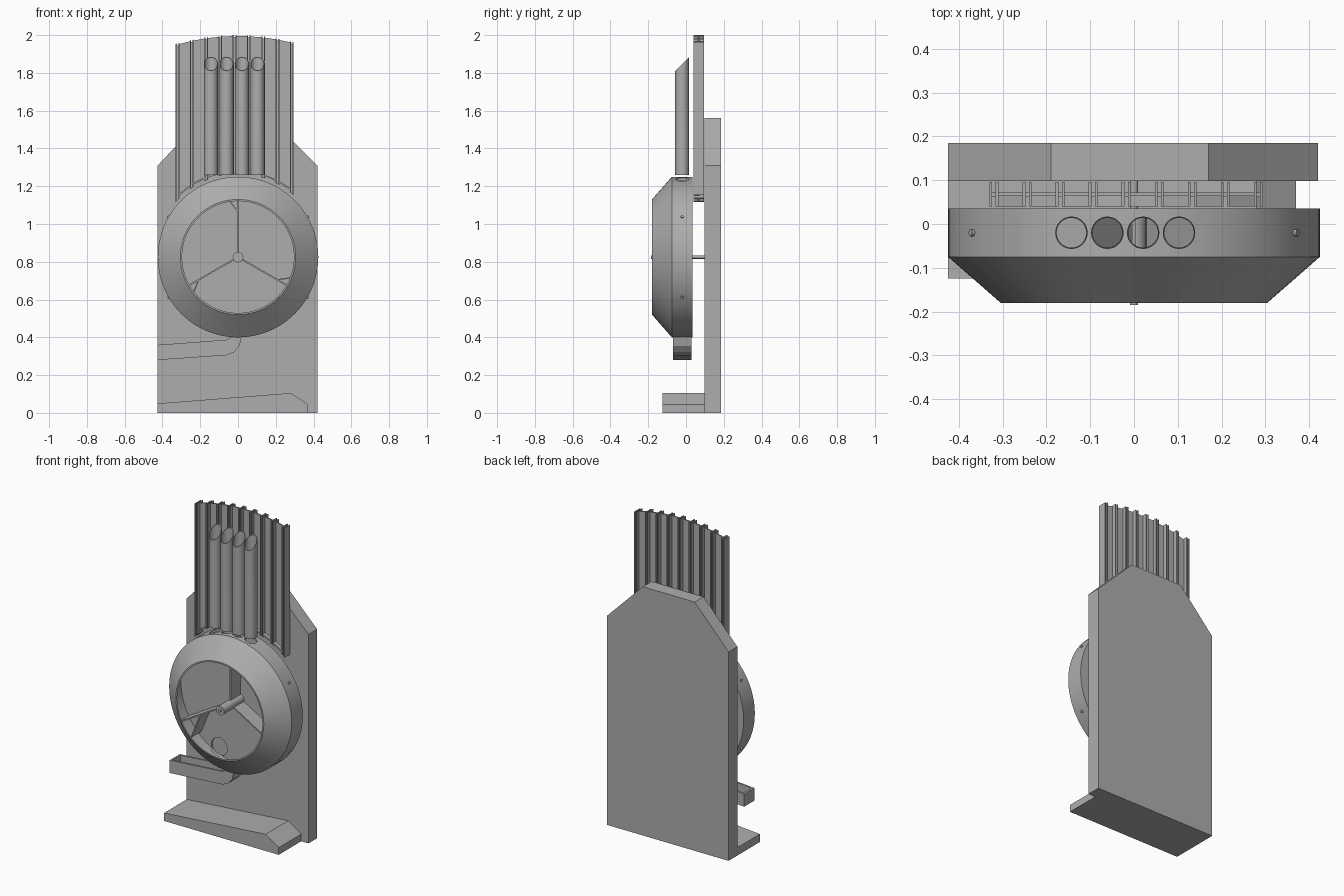
import bpy, bmesh, math
from mathutils import Matrix, Vector

if "Cube" in bpy.data.objects:
    bpy.data.objects.remove(bpy.data.objects["Cube"], do_unlink=True)

GREY = (0.42, 0.42, 0.42, 1)
grey = bpy.data.materials.new("plain grey")
grey.use_nodes = True
grey.diffuse_color = GREY
grey.node_tree.nodes["Principled BSDF"].inputs["Base Color"].default_value = GREY

HUB = Vector((0, 0, 0.825))
RIM = 0.425
TUBE_X = [-0.143 + 0.082 * i for i in range(4)]
TUBE_Y = -0.02


def finish(name, bm, smooth=False):
    bmesh.ops.recalc_face_normals(bm, faces=bm.faces)
    me = bpy.data.meshes.new(name)
    bm.to_mesh(me)
    bm.free()
    me.materials.append(grey)
    ob = bpy.data.objects.new(name, me)
    bpy.context.collection.objects.link(ob)
    if smooth:
        soften(ob)
    return ob


def soften(ob):
    ob.data.shade_smooth()
    ob.data.set_sharp_from_angle(angle=math.radians(30))


def prism(name, outline, y0, y1, bm=None):
    """Extrude an x-z outline from y0 to y1; add to bm when one is given."""
    own = bm is None
    bm = bmesh.new() if own else bm
    face = bm.faces.new([bm.verts.new((x, y0, z)) for x, z in outline])
    ext = bmesh.ops.extrude_face_region(bm, geom=[face])
    verts = [v for v in ext["geom"] if isinstance(v, bmesh.types.BMVert)]
    bmesh.ops.translate(bm, verts=verts, vec=(0, y1 - y0, 0))
    return finish(name, bm) if own else None


def lathe(name, profile, steps=96):
    """Turn a (radius, y) profile about the wheel axis."""
    bm = bmesh.new()
    vs = [bm.verts.new((r, y, 0)) for r, y in profile]
    es = [bm.edges.new(p) for p in zip(vs, vs[1:])]
    bmesh.ops.spin(bm, geom=vs + es, cent=(0, 0, 0), axis=(0, 1, 0),
                   angle=math.tau, steps=steps)
    bmesh.ops.remove_doubles(bm, verts=bm.verts, dist=1e-5)
    bmesh.ops.translate(bm, verts=bm.verts, vec=HUB)
    return finish(name, bm, True)


def rod(name, start, end, radius, sides=32):
    bm = bmesh.new()
    a, b = Vector(start), Vector(end)
    turn = (b - a).to_track_quat("Z", "Y").to_matrix().to_4x4()
    bmesh.ops.create_cone(bm, cap_ends=True, segments=sides, radius1=radius,
                          radius2=radius, depth=(b - a).length,
                          matrix=Matrix.Translation((a + b) / 2) @ turn)
    return finish(name, bm, True)


def cut(ob, cutters):
    for c in cutters:
        mod = ob.modifiers.new("hole", "BOOLEAN")
        mod.operation, mod.solver, mod.object = "DIFFERENCE", "EXACT", c
    deps = bpy.context.evaluated_depsgraph_get()
    ob.data = bpy.data.meshes.new_from_object(ob.evaluated_get(deps))
    ob.modifiers.clear()
    for c in cutters:
        bpy.data.objects.remove(c, do_unlink=True)
    soften(ob)


# Back board and sloping foot ledge
prism("back_board", [(-0.425, 0), (0.42, 0), (0.42, 1.31), (0.17, 1.56),
                     (-0.19, 1.56), (-0.425, 1.31)], 0.098, 0.185)
prism("foot_ledge", [(-0.425, 0), (0.37, 0), (0.37, 0.045), (0.28, 0.105),
                     (-0.425, 0.05)], -0.125, 0.098)

# Open-fronted drum with a bevelled front and a closed back
drum = lathe("drum", [(0, 0.035), (RIM, 0.035), (RIM, -0.075), (0.305, -0.18),
                      (0.296, -0.18), (0.412, -0.075), (0.412, 0.022), (0, 0.022)])
holes = [rod("hole_cutter", (x, TUBE_Y, 1.1), (x, TUBE_Y, 1.3), 0.035) for x in TUBE_X]
holes.append(rod("hole_cutter", (-0.145, 0, 0.485), (-0.145, 0.06, 0.485), 0.055))
cut(drum, holes)

# Axle, pin and rim screws
rod("axle", HUB + Vector((0, -0.178, 0)), HUB + Vector((0, 0.03, 0)), 0.028)
rod("axle_pin", HUB + Vector((0, -0.185, 0)), HUB + Vector((0, 0.1, 0)), 0.009)
for deg in (30, 150, 210, 330):
    d = Vector((math.cos(math.radians(deg)), 0, math.sin(math.radians(deg))))
    base = HUB + Vector((0, TUBE_Y, 0))
    rod("rim_screw", base + d * 0.41, base + d * 0.432, 0.008, 16)

# Three vanes, each with a slanted scoop at its outer end
for deg in (90, 210, 330):
    a = math.radians(deg)

    def polar(r, t):
        return (r * math.cos(a) - t * math.sin(a),
                HUB.z + r * math.sin(a) + t * math.cos(a))
    bm = bmesh.new()
    prism("", [polar(0.02, -0.004), polar(0.408, -0.004),
               polar(0.408, 0.004), polar(0.02, 0.004)], -0.077, 0.02, bm)
    prism("", [polar(0.235, 0), polar(0.245, 0), polar(0.375, 0.1),
               polar(0.37, 0.106)], -0.077, 0.02, bm)
    finish("vane", bm)

# Slant-topped hollow tubes above the drum
for x in TUBE_X:
    bm = bmesh.new()
    rings = []
    for r in (0.037, 0.034):
        for top in (False, True):
            ring = []
            for i in range(32):
                c, s = math.cos(math.tau * i / 32) * r, math.sin(math.tau * i / 32) * r
                ring.append(bm.verts.new((x + c, TUBE_Y + s, 1.848 + s if top else 1.26)))
            rings.append(ring)
    for p, q in ((0, 1), (1, 3), (3, 2), (2, 0)):
        for i in range(32):
            j = (i + 1) % 32
            bm.faces.new((rings[p][i], rings[p][j], rings[q][j], rings[q][i]))
    finish("tube", bm, True)


# Rack of upright rails whose ends follow arcs about the wheel axis
def arc(radius, x):
    return HUB.z + math.sqrt(radius * radius - x * x)


def strip(bm, x0, x1, y0, y1, low, high):
    prism("", [(x0, arc(low, x0)), (x1, arc(low, x1)),
               (x1, arc(high, x1)), (x0, arc(high, x0))], y0, y1, bm)


RAIL_X = [-0.32 + 0.0755 * i for i in range(9)]
for x in RAIL_X:
    bm = bmesh.new()
    for side in (-1, 1):
        m = x + side * 0.007
        strip(bm, m - 0.003, m + 0.003, 0.04, 0.096, 0.44, 1.175)
    strip(bm, x - 0.004, x + 0.004, 0.062, 0.072, 0.44, 1.165)
    finish("rail", bm)
for x0, x1 in zip(RAIL_X, RAIL_X[1:]):
    bm = bmesh.new()
    strip(bm, x0 + 0.01, x1 - 0.01, 0.064, 0.072, 0.45, 1.17)
    strip(bm, x0 + 0.01, x1 - 0.01, 0.04, 0.064, 0.45, 0.458)
    finish("rail_panel", bm)

# Delivery tray below the drum: floor, two sides and an end wall
under = [(-0.425, 0.28), (-0.06, 0.305), (-0.02, 0.322), (0.008, 0.355), (0.02, 0.405)]
inner = [(0.008, 0.405), (-0.004, 0.36), (-0.028, 0.334), (-0.06, 0.317), (-0.425, 0.292)]
prism("tray_floor", under + inner, -0.07, 0.03)
for y in (-0.07, 0.018):
    prism("tray_side", under + [(-0.03, 0.402), (-0.06, 0.387), (-0.425, 0.36)], y, y + 0.012)
prism("tray_end", [(-0.425, 0.28), (-0.413, 0.281), (-0.413, 0.361), (-0.425, 0.36)],
      -0.058, 0.018)
